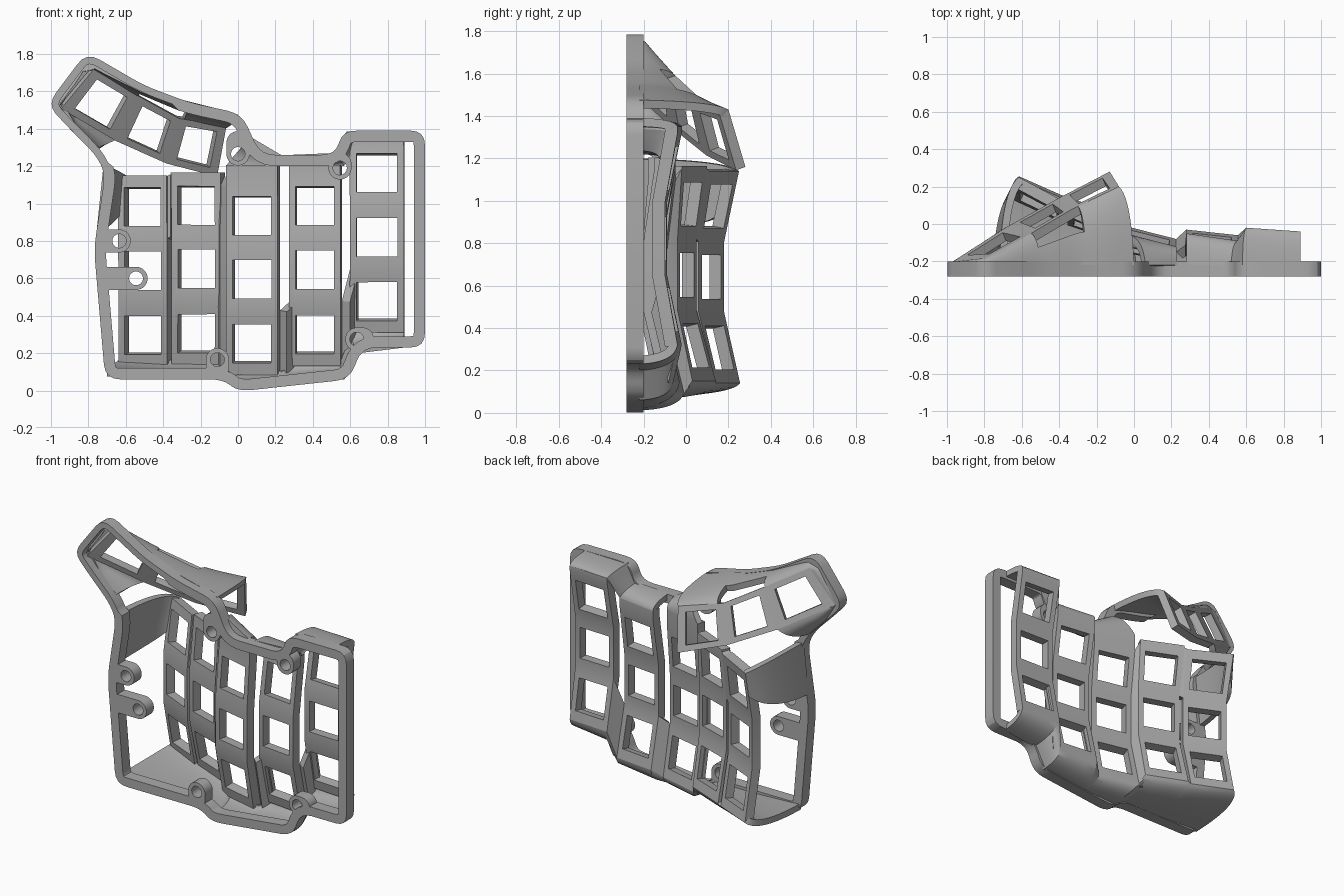
import bpy, bmesh, math
from mathutils import Vector as V

if "Cube" in bpy.data.objects:
    bpy.data.objects.remove(bpy.data.objects["Cube"])

grey = bpy.data.materials.new("case grey")
grey.use_nodes = True
grey.diffuse_color = (0.4, 0.4, 0.4, 1)
grey.node_tree.nodes["Principled BSDF"].inputs["Base Color"].default_value = (0.4, 0.4, 0.4, 1)
FRONT, LIP = -0.28, -0.2


def finish(bm, name, thickness=0, outward=None):
    """Turn a bmesh into an object, with an optional inward shell."""
    bmesh.ops.remove_doubles(bm, verts=bm.verts, dist=0.0005)
    bmesh.ops.recalc_face_normals(bm, faces=bm.faces)
    if outward and sum(outward(f) * f.calc_area() for f in bm.faces) < 0:
        bmesh.ops.reverse_faces(bm, faces=bm.faces)
    me = bpy.data.meshes.new(name)
    bm.to_mesh(me)
    bm.free()
    me.materials.append(grey)
    ob = bpy.data.objects.new(name, me)
    bpy.context.collection.objects.link(ob)
    bpy.ops.object.select_all(action="DESELECT")
    ob.select_set(True)
    bpy.context.view_layer.objects.active = ob
    if thickness:
        mod = ob.modifiers.new("shell", "SOLIDIFY")
        mod.thickness, mod.offset = thickness, -1
        bpy.ops.object.modifier_apply(modifier=mod.name)
    bpy.ops.object.shade_smooth_by_angle(angle=math.radians(25))


def quad(bm, *pts):
    return bm.faces.new([bm.verts.new(p) for p in pts])


def key_strip(name, left, right, mu, mv, depth, head=0):
    """Folded plate between two edges, one square key hole per segment."""
    bm = bmesh.new()
    for i in range(len(left) - 1):
        c = [left[i], right[i], right[i + 1], left[i + 1]]

        def at(u, v):
            return c[0].lerp(c[1], u).lerp(c[3].lerp(c[2], u), v)
        h = [at(mu, mv), at(1 - mu, mv), at(1 - mu, 1 - mv), at(mu, 1 - mv)]
        for k in range(4):
            n = (k + 1) % 4
            quad(bm, c[k], c[n], h[n], h[k])
    if head:
        up = V((0, 0, head))
        quad(bm, left[0], right[0], right[0] + up, left[0] + up)
    finish(bm, name, depth, lambda f: f.normal.y)


def subdivide(pts, n):
    out = [a.lerp(b, k / n) for a, b in zip(pts, pts[1:]) for k in range(n)]
    return out + [pts[-1]]


def wall(name, rim, edge, bulge, opening=range(0)):
    """Curved skirt rising from the rim and bending over to a plate edge."""
    a = subdivide([V((x, LIP - 0.02, z)) for x, z in rim], 4)
    b = subdivide(edge, 4)
    rows = []
    for p, q in zip(a, b):
        corner = p.lerp(q, 0.5).lerp(V((p.x, q.y, p.z)), bulge)
        rows.append([p * (1 - t) ** 2 + corner * 2 * t * (1 - t) + q * t * t
                     for t in [k / 10 for k in range(11)]])
    bm = bmesh.new()
    for i, (r, s) in enumerate(zip(rows, rows[1:])):
        for k in range(10):
            if not (i in opening and k >= 4):
                quad(bm, r[k], r[k + 1], s[k + 1], s[k])
    hub = V((-0.1, -0.25, 0.8))
    finish(bm, name, 0.04, lambda f: f.normal.dot(f.calc_center_median() - hub))


def rounded(pts, r):
    """Round every corner of a closed outline."""
    out = []
    for i, p in enumerate(pts):
        a, b = pts[i - 1], pts[(i + 1) % len(pts)]
        s = p + (a - p).normalized() * min(r, (a - p).length * 0.45)
        e = p + (b - p).normalized() * min(r, (b - p).length * 0.45)
        out += [s * (1 - t) ** 2 + p * 2 * t * (1 - t) + e * t * t for t in (0, .25, .5, .75, 1)]
    return out


# Flat frame around the open front, thinner around the thumb
outline = rounded([V(p) for p in (
    (-.81, 1.81), (-1.02, 1.53), (-.92, 1.42), (-.76, 1.26), (-.71, 1.16), (-.77, .76),
    (-.71, .06), (-.08, .06), (0, -.005), (.6, .06), (.66, .23), (1, .23), (1, 1.39),
    (.56, 1.39), (.52, 1.26), (.12, 1.26), (.02, 1.48), (-.26, 1.54), (-.5, 1.63))], 0.08)
inner = []
for i, p in enumerate(outline):
    d = (outline[(i + 1) % len(outline)] - outline[i - 1]).normalized()
    inner.append(p + V((-d.y, d.x)) * (0.04 if p.x < -0.3 and p.y > 1.2 else 0.06))
bm = bmesh.new()
for i in range(len(outline)):
    j = i - 1
    loop = [(outline, FRONT), (inner, FRONT), (inner, LIP), (outline, LIP)]
    for k in range(4):
        (l1, y1), (l2, y2) = loop[k], loop[k - 1]
        quad(bm, (l1[i].x, y1, l1[i].y), (l1[j].x, y1, l1[j].y),
             (l2[j].x, y2, l2[j].y), (l2[i].x, y2, l2[i].y))
finish(bm, "front_rim")


# Screw bosses, each with an arm reaching the rim
def boss(x, z, dx, dz):
    bm = bmesh.new()
    n = 24
    ang = math.atan2(dz, dx)
    rings = []
    for k in range(n):
        t = ang + math.tau * (k + 0.5) / n
        o = V((math.cos(t), 0, math.sin(t)))
        out = o * 0.062
        if abs(k + 0.5 - n / 2) > n / 4:
            out += V((dx, 0, dz))
        rings.append((o * 0.037, out))
    f, g = V((x, FRONT, z)), V((x, LIP, z))
    for k in range(n):
        (i1, o1), (i2, o2) = rings[k], rings[k - 1]
        quad(bm, f + i1, f + i2, f + o2, f + o1)
        quad(bm, g + i1, g + i2, g + o2, g + o1)
        quad(bm, f + i1, f + i2, g + i2, g + i1)
        quad(bm, f + o1, f + o2, g + o2, g + o1)
    finish(bm, "screw_boss")


for b in ((-.635, .8, -.06, 0), (-.545, .6, -.14, 0), (0, 1.265, 0, .06),
          (.545, 1.19, 0, .02), (.635, .275, .03, 0), (-.11, .165, 0, -.04)):
    boss(*b)

# Five finger columns: x range, top z, plain head, depths of both edges at each fold
columns = {
    "inner": (-.615, -.355, 1.14, 0, (.25, .18, .18, .255), (.11, .06, .06, .14)),
    "index": (-.335, -.07, 1.15, .015, (.1, .05, .05, .14), (-.02, -.04, -.04, .03)),
    "middle": (-.05, .225, 1.095, .11, (-.05, -.09, -.09, -.01), (-.12, -.15, -.15, -.08)),
    "ring": (.28, .555, 1.145, .06, (-.05, -.11, -.11, -.03), (-.09, -.14, -.14, -.06)),
    "pinky": (.6, .89, 1.32, .03, (-.02, -.09, -.09, -.02), (-.04, -.1, -.1, -.04)),
}
edges, tops = {}, {}
for name, (x0, x1, top, head, yl, yr) in columns.items():
    zs = [top - 0.333 * k for k in range(4)]
    edges[name] = [[V((x, y, z)) for y, z in zip(ys, zs)] for x, ys in ((x0, yl), (x1, yr))]
    tops[name] = [e[0] + V((0, 0, head)) for e in edges[name]]
    key_strip(name + "_column", *edges[name], 0.125, 0.19, 0.06, head)


# Step walls joining neighbouring columns
def step(a, b, rows):
    bm = bmesh.new()
    p, q = edges[a][1], edges[b][0]
    for k in rows:
        quad(bm, p[k], q[k], q[k + 1], p[k + 1])
    finish(bm, "step_" + a + "_" + b, 0.05, lambda f: f.normal.y)


step("inner", "index", [0])
step("index", "middle", [0, 1, 2])
step("middle", "ring", [2])
step("ring", "pinky", [2])

# Three-key thumb plate
upper = [V(p) for p in ((-.79, -.18, 1.73), (-.55, -.05, 1.59), (-.33, .08, 1.47), (-.08, .2, 1.43))]
lower = [V(p) for p in ((-.965, -.2, 1.52), (-.67, -.01, 1.35), (-.4, .14, 1.23), (-.13, .28, 1.16))]
key_strip("thumb_plate", lower, upper, 0.14, 0.17, 0.05)

# Skirts around the thumb plate, with a finger opening in the upper one
wall("thumb_skirt",
     [(-.77, 1.27), (-.9, 1.4), (-.985, 1.54), (-.85, 1.74), (-.76, 1.76), (-.5, 1.63),
      (-.3, 1.555), (-.12, 1.51), (0, 1.475)],
     [lower[1], lower[1].lerp(lower[0], .6), lower[0], upper[0].lerp(lower[0], .1), upper[0],
      upper[1], upper[2], upper[2].lerp(upper[3], .5), upper[3]], 0.7, range(20, 25))

# Bottom skirt below all columns
low = [edges[n][s][3] for n in columns for s in (0, 1)]
wall("bottom_skirt",
     [(-.7, .075), (-.36, .06), (-.33, .06), (-.09, .06), (0, .012), (.22, .023), (.28, .03),
      (.57, .06), (.645, .2), (.89, .23)], low, 0.85)

# Top skirts, split at the slot between the middle and ring columns
wall("middle_top_skirt", [(.06, 1.36), (.23, 1.26)], tops["middle"], 0.85)
wall("outer_top_skirt", [(.28, 1.26), (.52, 1.27), (.58, 1.385), (.89, 1.39)],
     tops["ring"] + tops["pinky"], 0.85)

# Side band tying the inner column to the rim
side = edges["inner"][0]
wall("side_band", [(-.72, 1.2), (-.755, .86)], [side[0], side[0].lerp(side[1], .5)], 0.75)
